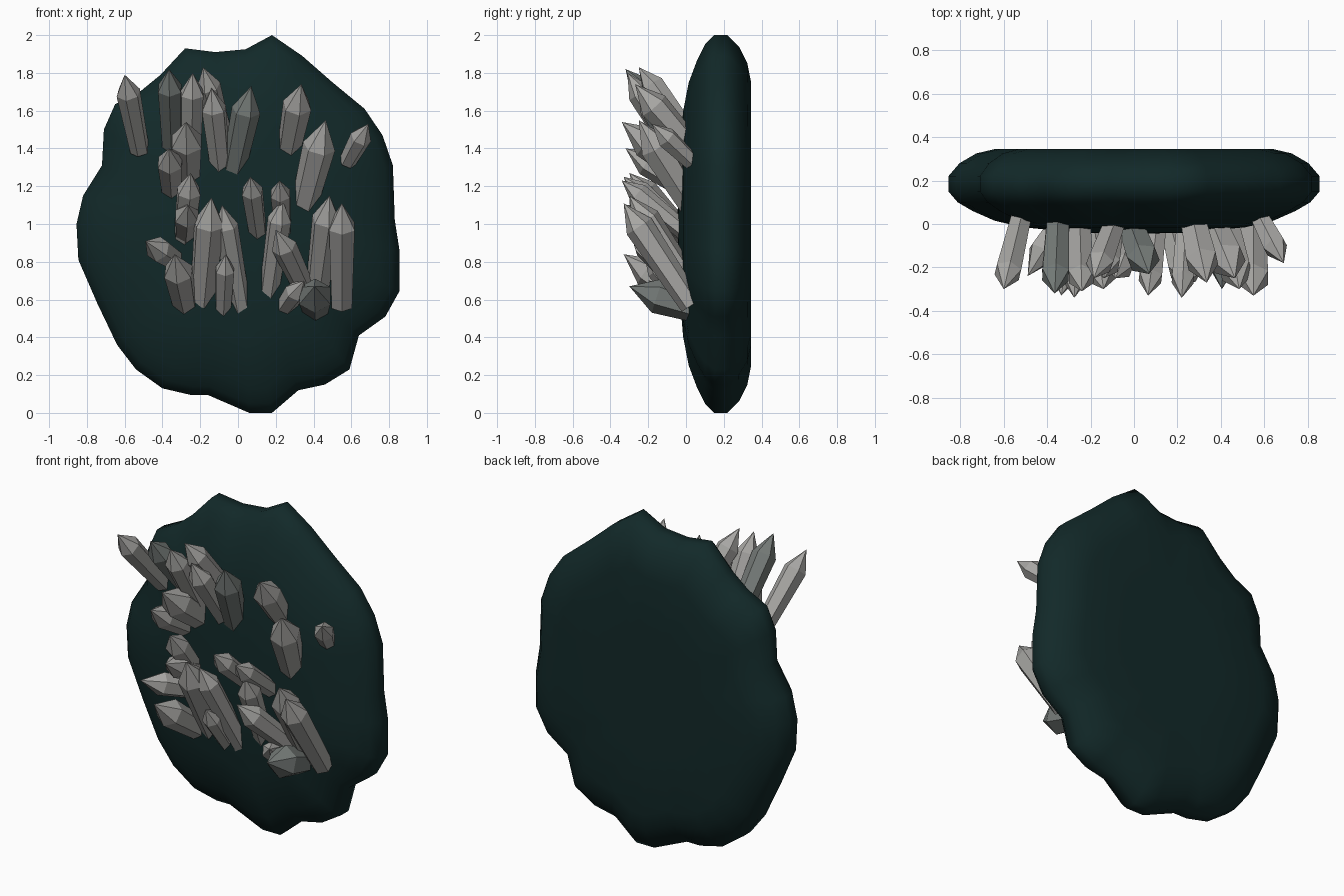
import bpy
import bmesh
import math
from mathutils import Vector

cube = bpy.data.objects.get("Cube")
if cube:
    bpy.data.objects.remove(cube, do_unlink=True)


def material(name, color):
    mat = bpy.data.materials.new(name)
    mat.use_nodes = True
    mat.diffuse_color = (*color, 1)
    bsdf = mat.node_tree.nodes["Principled BSDF"]
    bsdf.inputs["Base Color"].default_value = (*color, 1)
    bsdf.inputs["Roughness"].default_value = 0.8
    return mat


DARK_ROCK = material("dark teal rock", (0.006, 0.022, 0.022))
PALE = material("pale grey crystal", (0.39, 0.385, 0.37))
SMOKY = material("smoky grey crystal", (0.18, 0.20, 0.19))


def loft(name, rings, mat, start=None, end=None):
    """Skin closed rings of points; each end is a fan to a point or a flat cap."""
    bm = bmesh.new()
    loops = [[bm.verts.new(p) for p in ring] for ring in rings]
    n = len(loops[0])
    for a, b in zip(loops, loops[1:]):
        for i in range(n):
            j = (i + 1) % n
            bm.faces.new((a[i], a[j], b[j], b[i]))
    for loop, point in ((loops[0], start), (loops[-1], end)):
        if point is None:
            bm.faces.new(loop)
        else:
            apex = bm.verts.new(point)
            for i in range(n):
                bm.faces.new((loop[i], loop[(i + 1) % n], apex))
    bmesh.ops.recalc_face_normals(bm, faces=bm.faces)
    mesh = bpy.data.meshes.new(name)
    bm.to_mesh(mesh)
    bm.free()
    mesh.materials.append(mat)
    obj = bpy.data.objects.new(name, mesh)
    bpy.context.collection.objects.link(obj)
    return obj


# Rock slab: uneven outline (x, z), rounded to the front and flat at the back
outline = [
    (.18, 2), (.34, 1.89), (.5, 1.75), (.67, 1.61), (.765, 1.47), (.82, 1.31),
    (.83, 1.02), (.855, .86), (.855, .645), (.78, .51), (.64, .41), (.59, .23),
    (.46, .15), (.32, .12), (.18, 0), (.06, 0), (-.16, .095), (-.25, .095),
    (-.4, .13), (-.54, .23), (-.64, .36), (-.745, .58), (-.845, .81),
    (-.855, 1), (-.82, 1.15), (-.72, 1.31), (-.71, 1.5), (-.65, 1.635),
    (-.52, 1.7), (-.41, 1.79), (-.28, 1.93), (-.12, 1.91), (.04, 1.925)]
section = [(.3, -.04), (.6, -.015), (.75, .015), (.87, .06), (.95, .1), (1, .15),
           (1, .22), (.94, .28), (.85, .325), (.75, .345), (.4, .345)]
rings = [[(x * s, y, 1 + (z - 1) * s) for x, z in outline] for s, y in section]
slab = loft("rock_slab", rings, DARK_ROCK, (0, -.045, 1), (0, .345, 1))
bpy.context.view_layer.objects.active = slab
slab.select_set(True)
bpy.ops.object.shade_smooth_by_angle(angle=math.radians(50))
slab.select_set(False)


def crystal(name, tip, base, radius, mat):
    """Six-sided shard, a little narrower at the root, with a pointed tip."""
    axis = tip - base
    turn = axis.to_track_quat('Z', 'Y')
    shoulder = max(axis.length - radius * 1.9, axis.length * .55)
    rings = []
    for r, h in ((radius * .8, 0), (radius, shoulder)):
        angles = [math.radians(90 + 60 * k) for k in range(6)]
        rings.append([base + turn @ Vector((r * math.cos(a), r * math.sin(a), h))
                      for a in angles])
    loft(name, rings, mat, None, tip)


# Crystals: tip x, tip y, tip z, root x, root z, radius
upper = [
    (-.6, -.3, 1.79, -.52, 1.39, .066), (-.24, -.31, 1.8, -.25, 1.25, .067),
    (-.185, -.25, 1.83, -.08, 1.45, .066), (-.14, -.25, 1.72, -.09, 1.27, .068),
    (-.275, -.34, 1.54, -.265, 1.25, .09), (-.365, -.32, 1.4, -.35, 1.17, .072),
    (.335, -.27, 1.74, .27, 1.4, .08), (.465, -.25, 1.55, .35, 1.1, .088),
    (.69, -.18, 1.53, .58, 1.33, .058), (.065, -.33, 1.25, .11, .92, .06)]
lower_left = [
    (-.25, -.3, 1.27, -.29, .9, .068), (-.265, -.32, 1.1, -.28, .93, .07),
    (-.14, -.3, 1.14, -.19, .59, .085), (-.085, -.25, 1.1, .02, .53, .066),
    (-.065, -.22, .84, -.08, .52, .055), (-.49, -.24, .91, -.32, .8, .07),
    (-.335, -.33, .84, -.28, .57, .082)]
lower_right = [
    (.22, -.34, 1.23, .24, .93, .058), (.235, -.27, 1.13, .16, .61, .065),
    (.2, -.3, .97, .37, .62, .068), (.485, -.3, 1.15, .42, .66, .08),
    (.55, -.33, 1.11, .55, .57, .078), (.35, -.2, .7, .24, .55, .06)]
smoky = [
    (-.365, -.32, 1.82, -.35, 1.4, .07), (.07, -.23, 1.73, -.03, 1.26, .078),
    (.405, -.3, .67, .41, .56, .095)]

for group, items, mat in (("upper", upper, PALE), ("lower_left", lower_left, PALE),
                          ("lower_right", lower_right, PALE), ("smoky", smoky, SMOKY)):
    for i, (tx, ty, tz, bx, bz, r) in enumerate(items, 1):
        crystal(f"{group}_crystal_{i}", Vector((tx, ty, tz)), Vector((bx, .03, bz)), r, mat)
